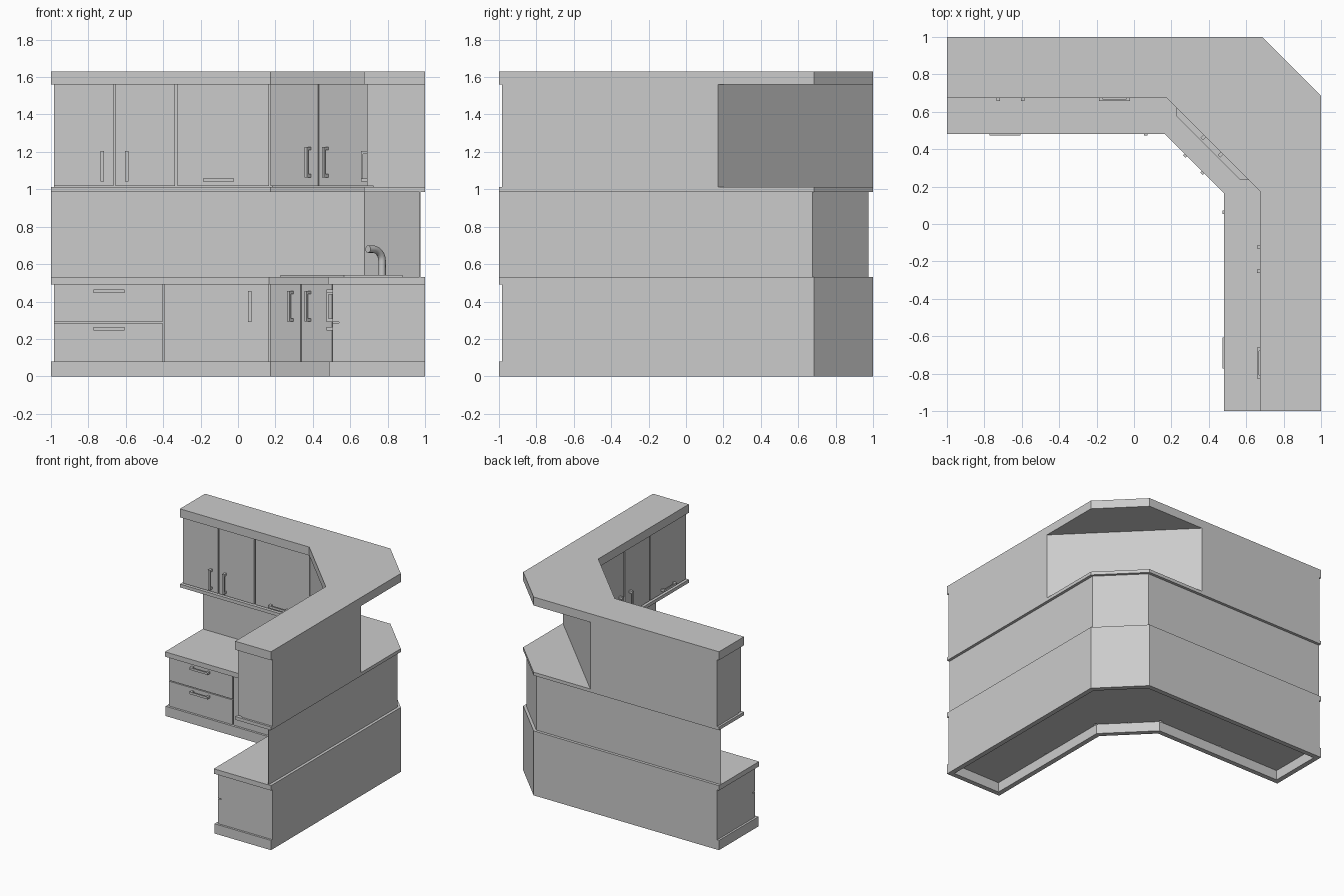
import bpy, bmesh, math
from mathutils import Vector

if "Cube" in bpy.data.objects:
    bpy.data.objects.remove(bpy.data.objects["Cube"])


def prism(name, pts, z0, z1):
    """Extrude a flat outline from z0 to z1."""
    bm = bmesh.new()
    face = bm.faces.new([bm.verts.new((x, y, z0)) for x, y in pts])
    ext = bmesh.ops.extrude_face_region(bm, geom=[face])
    verts = [v for v in ext["geom"] if isinstance(v, bmesh.types.BMVert)]
    bmesh.ops.translate(bm, verts=verts, vec=(0, 0, z1 - z0))
    bmesh.ops.recalc_face_normals(bm, faces=bm.faces)
    me = bpy.data.meshes.new(name)
    bm.to_mesh(me)
    bm.free()
    ob = bpy.data.objects.new(name, me)
    bpy.context.collection.objects.link(ob)
    return ob


def outline(f, s, e, b, c):
    """Corner run: front f, diagonal front x+y=s, ends -e, back b, back chamfer c."""
    return [(-e, f), (s - f, f), (f, s - f), (f, -e),
            (b, -e), (b, c), (c, b), (-e, b)]


def cut(ob, cutter):
    m = ob.modifiers.new("cut", "BOOLEAN")
    m.operation, m.solver, m.object = "DIFFERENCE", "EXACT", cutter
    cutter.hide_render = True
    cutter.hide_set(True)


def frames(f, s):
    """Origin, along and outward directions of the three cabinet fronts."""
    r = math.sqrt(0.5)
    return {"back": (Vector((0, f)), Vector((1, 0)), Vector((0, -1))),
            "right": (Vector((f, 0)), Vector((0, -1)), Vector((-1, 0))),
            "corner": (Vector((s / 2, s / 2)), Vector((r, -r)), Vector((-r, -r)))}


def block(name, fr, s0, s1, o0, o1, z0, z1):
    o, u, n = fr
    return prism(name, [o + u * a + n * d for a, d in
                        ((s0, o0), (s1, o0), (s1, o1), (s0, o1))], z0, z1)


def door(name, fr, s0, s1, z0, z1):
    block(name, fr, s0, s1, -0.036, 0, z0, z1)


def handle(name, fr, s, z, upright, length=0.165, w=0.009, out=0.032):
    """Flat bar on two posts, centred at (s, z)."""
    h = length / 2
    def part(suffix, a0, a1, o0, o1):
        if upright:
            block(name + suffix, fr, s - w, s + w, o0, o1, z + a0, z + a1)
        else:
            block(name + suffix, fr, s + a0, s + a1, o0, o1, z - w, z + w)
    part("_bar", -h, h, out - 0.01, out)
    part("_post_a", -h, -h + 0.018, -0.002, out - 0.01)
    part("_post_b", h - 0.018, h, -0.002, out - 0.01)


# Plinth ring, base carcass and worktop
plinth = prism("plinth", outline(0.487, 0.66, 1, 1, 0.685), 0, 0.08)
cut(plinth, prism("plinth_cutter", outline(0.527, 0.717, 0.96, 0.96, 0.668), -0.1, 0.2))
base = prism("base_carcass", outline(0.54, 0.725, 0.983, 1, 0.685), 0.08, 0.49)
worktop = prism("worktop", outline(0.48, 0.645, 1, 1, 0.685), 0.49, 0.53)

# Thin splashback
o, i = 0.977, 0.971
prism("splashback", [(-1, i), (0.675, i), (i, 0.675), (i, -1),
                     (o, -1), (o, 0.677), (0.677, o), (-1, o)], 0.53, 0.985)

# Wall cabinets: bottom shelf, carcass and cornice
prism("wall_shelf", outline(0.675, 0.85, 1, 1, 0.685), 0.985, 1.012)
prism("wall_carcass", outline(0.725, 0.91, 0.983, 1, 0.17), 1.012, 1.56)
prism("cornice", outline(0.675, 0.85, 1, 1, 0.685), 1.56, 1.63)

# Base fronts: drawers and a door on each leg, mirrored
low = frames(0.505, 0.675)
for side, k in (("back", 1), ("right", -1)):
    fr = low[side]
    a, b = sorted((-0.983 * k, -0.405 * k))
    door(side + "_lower_drawer", fr, a, b, 0.08, 0.284)
    door(side + "_upper_drawer", fr, a, b, 0.291, 0.49)
    a, b = sorted((-0.394 * k, 0.165 * k))
    door(side + "_base_door", fr, a, b, 0.08, 0.49)
    for z in (0.255, 0.455):
        handle(side + "_drawer_handle", fr, -0.69 * k, z, False)
    handle(side + "_base_handle", fr, 0.063 * k, 0.373, True)

# Wall fronts: two doors and a lift-up flap on each leg
high = frames(0.69, 0.862)
for side, off, ends in (("back", 0, (-0.983, 0.165)), ("right", 0.848, (-0.165, 0.983))):
    fr = high[side]
    a, b = -0.66 + off, -0.33 + off
    door(side + "_wall_door_a", fr, ends[0], a - 0.006, 1.018, 1.56)
    door(side + "_wall_door_b", fr, a + 0.006, b - 0.006, 1.018, 1.56)
    door(side + "_wall_flap", fr, b + 0.006, ends[1], 1.018, 1.56)
    for d in (-0.065, 0.065):
        handle(side + "_wall_handle", fr, a + d, 1.123, True)
    handle(side + "_flap_handle", fr, -0.105 + off, 1.05, False)

# Corner door pairs
for tier, fr, half, z0, z1, hz in (("base", low["corner"], 0.234, 0.08, 0.49, 0.375),
                                   ("wall", high["corner"], 0.364, 1.018, 1.56, 1.145)):
    for k in (-1, 1):
        a, b = sorted((0.004 * k, half * k))
        door("corner_%s_door" % tier, fr, a, b, z0, z1)
        handle("corner_%s_handle" % tier, fr, 0.065 * k, hz, True)

# Corner sink with a bowl
sink = prism("sink", [(0.226, 0.578), (0.568, 0.236), (0.88, 0.236),
                      (0.88, 0.68), (0.68, 0.88), (0.226, 0.88)], 0.53, 0.543)
bowl = block("bowl_cutter", low["corner"], -0.2, 0.2, -0.42, -0.16, 0.38, 0.6)
for ob in (sink, worktop, base):
    cut(ob, bowl)

# Curved tap
path = [(0.77, 0.54), (0.77, 0.62)]
path += [(0.72 + 0.05 * math.cos(t * math.pi / 12), 0.62 + 0.06 * math.sin(t * math.pi / 12))
         for t in range(1, 7)]
path += [(0.695, 0.68)]
cu = bpy.data.curves.new("tap", "CURVE")
cu.dimensions = "3D"
cu.bevel_depth, cu.bevel_resolution, cu.use_fill_caps = 0.02, 3, True
sp = cu.splines.new("POLY")
sp.points.add(len(path) - 1)
for p, (d, z) in zip(sp.points, path):
    p.co = (d, d, z, 1)
tap = bpy.data.objects.new("tap", cu)
bpy.context.collection.objects.link(tap)
